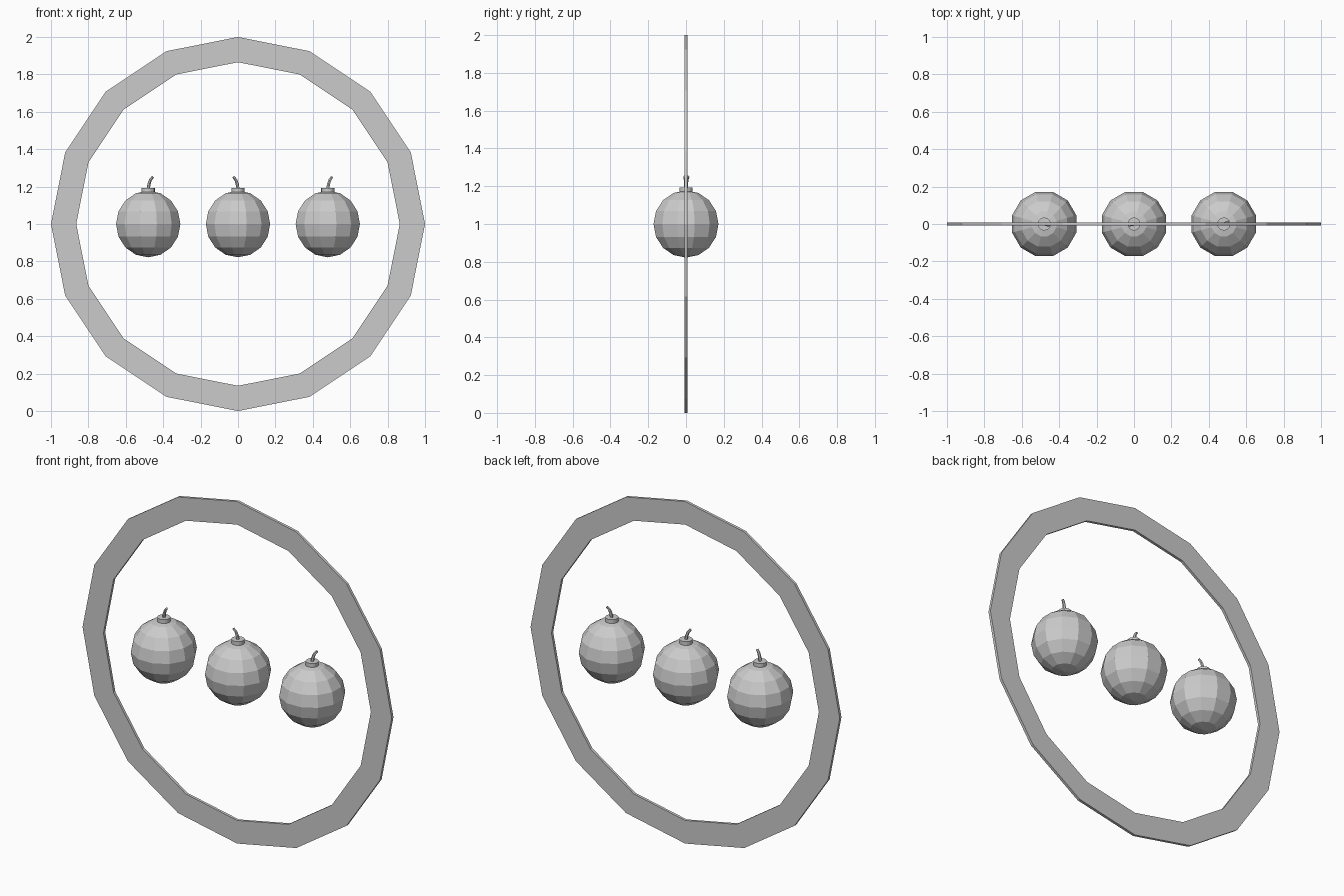
import bpy, bmesh, math
from mathutils import Vector

if "Cube" in bpy.data.objects:
    bpy.data.objects.remove(bpy.data.objects["Cube"])

grey = bpy.data.materials.new("plain grey")
grey.diffuse_color = (0.6, 0.6, 0.6, 1)
grey.use_nodes = True
grey.node_tree.nodes["Principled BSDF"].inputs["Base Color"].default_value = grey.diffuse_color


def finish(name, bm, location=(0, 0, 0), turn=0):
    bmesh.ops.recalc_face_normals(bm, faces=bm.faces)
    mesh = bpy.data.meshes.new(name)
    bm.to_mesh(mesh)
    bm.free()
    mesh.materials.append(grey)
    ob = bpy.data.objects.new(name, mesh)
    ob.location = location
    ob.rotation_euler.z = turn
    bpy.context.collection.objects.link(ob)
    return ob


# Thin sixteen-sided upright hoop
def hoop(sides=16, outer=1.0, inner=0.865, half=0.008):
    bm = bmesh.new()
    loops = []
    for i in range(sides):
        a = 2 * math.pi * i / sides
        c, s = math.cos(a), math.sin(a)
        loops.append([bm.verts.new((r * c, y, 1 + r * s)) for r, y in
                      ((outer, -half), (outer, half), (inner, half), (inner, -half))])
    for i in range(sides):
        p, q = loops[i], loops[(i + 1) % sides]
        for k in range(4):
            n = (k + 1) % 4
            bm.faces.new((p[k], p[n], q[n], q[k]))
    finish("hoop", bm)


# Faceted ball
def ball(location, turn):
    bm = bmesh.new()
    bmesh.ops.create_uvsphere(bm, u_segments=12, v_segments=8, radius=0.178)
    finish("ball", bm, location, turn)


# Round collar on top of the ball
def collar(location):
    bm = bmesh.new()
    bmesh.ops.create_cone(bm, cap_ends=True, segments=16, radius1=0.035,
                          radius2=0.035, depth=0.045)
    finish("collar", bm, Vector(location) + Vector((0, 0, 0.171)))


# Bent fuse swept along a short path
def fuse(location, turn):
    path = [(0.0, 0.185, 0.009), (0.004, 0.212, 0.009),
            (0.012, 0.235, 0.008), (0.026, 0.252, 0.007)]
    bm = bmesh.new()
    rings = []
    for i, (x, z, r) in enumerate(path):
        a, b = path[max(i - 1, 0)], path[min(i + 1, len(path) - 1)]
        d = Vector((b[0] - a[0], 0, b[1] - a[1])).normalized()
        side = Vector((d.z, 0, -d.x))
        ring = []
        for k in range(6):
            t = math.pi * k / 3
            ring.append(bm.verts.new(Vector((x, 0, z)) + side * r * math.cos(t)
                                     + Vector((0, r * math.sin(t), 0))))
        rings.append(ring)
    for p, q in zip(rings, rings[1:]):
        for k in range(6):
            n = (k + 1) % 6
            bm.faces.new((p[k], p[n], q[n], q[k]))
    bm.faces.new(rings[0])
    bm.faces.new(rings[-1])
    finish("fuse", bm, location, turn)


hoop()
# Three fused balls in a row, each fuse leaning its own way
for x, lean in ((-0.48, -18), (0, 198), (0.48, 27)):
    spot = (x, 0, 1.0)
    ball(spot, math.radians(15))
    collar(spot)
    fuse(spot, math.radians(lean))
